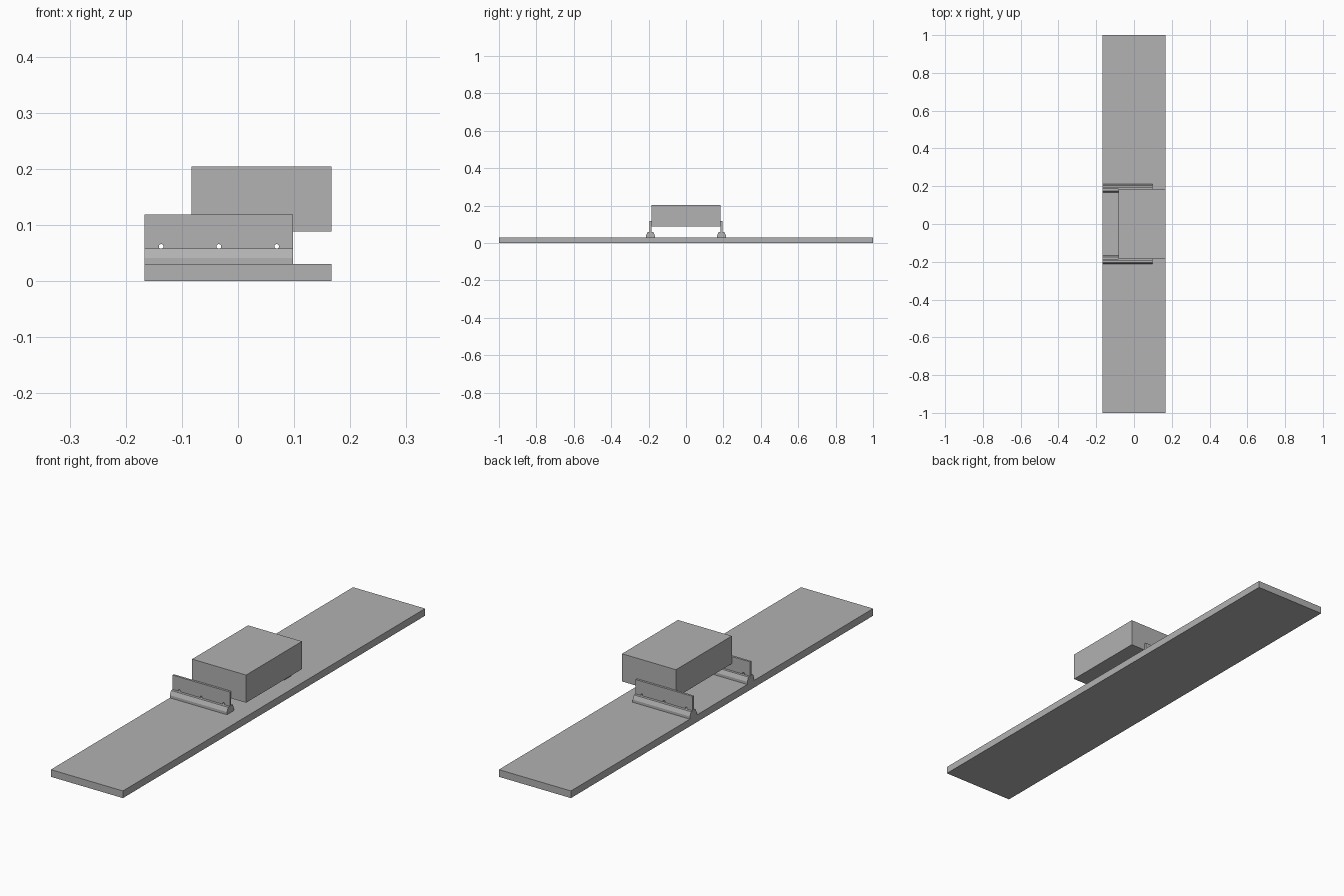
import bpy
import bmesh
from mathutils import Matrix

cube = bpy.data.objects.get("Cube")
if cube:
    bpy.data.objects.remove(cube, do_unlink=True)

grey = bpy.data.materials.new("plain grey")
grey.use_nodes = True
colour = (0.445, 0.445, 0.445, 1)
grey.diffuse_color = colour
grey.node_tree.nodes["Principled BSDF"].inputs["Base Color"].default_value = colour


def finish(name, bm):
    bmesh.ops.recalc_face_normals(bm, faces=bm.faces)
    mesh = bpy.data.meshes.new(name)
    bm.to_mesh(mesh)
    bm.free()
    mesh.materials.append(grey)
    obj = bpy.data.objects.new(name, mesh)
    bpy.context.collection.objects.link(obj)
    return obj


def box(name, low, high):
    bm = bmesh.new()
    bmesh.ops.create_cube(bm, size=1)
    for v in bm.verts:
        v.co = [(a + b) / 2 + c * (b - a) for a, b, c in zip(low, high, v.co)]
    return finish(name, bm)


def extrude_x(name, profile, x0, x1):
    bm = bmesh.new()
    face = bm.faces.new([bm.verts.new((x0, y, z)) for y, z in profile])
    moved = bmesh.ops.extrude_face_region(bm, geom=[face])["geom"]
    verts = [g for g in moved if isinstance(g, bmesh.types.BMVert)]
    bmesh.ops.translate(bm, verts=verts, vec=(x1 - x0, 0, 0))
    return finish(name, bm)


# Long base board and the block held between the plates
box("base_board", (-0.167, -1, 0), (0.167, 1, 0.03))
box("block", (-0.083, -0.185, 0.088), (0.167, 0.185, 0.204))

# Tapered clamp rails, each carrying an upright plate with three holes
X0, X1 = -0.167, 0.098
rail = [(0.167, 0.03), (0.213, 0.03), (0.213, 0.041), (0.205, 0.058), (0.175, 0.058), (0.167, 0.041)]
for side, label in ((-1, "front"), (1, "back")):
    extrude_x(label + "_rail", [(side * y, z) for y, z in rail], X0, X1)
    inner, outer = sorted((side * 0.185, side * 0.194))
    plate = box(label + "_plate", (X0, inner, 0.05), (X1, outer, 0.118))

    # Round holes through the plate
    bm = bmesh.new()
    for x in (-0.137, -0.034, 0.069):
        turn = Matrix.Translation((x, side * 0.19, 0.0615)) @ Matrix.Rotation(1.5707963, 4, "X")
        bmesh.ops.create_cone(bm, cap_ends=True, segments=16, radius1=0.0042,
                              radius2=0.0042, depth=0.06, matrix=turn)
    cutter = finish(label + "_hole_cutter", bm)
    cutter.hide_render = True
    cutter.hide_set(True)
    cut = plate.modifiers.new("holes", "BOOLEAN")
    cut.operation = "DIFFERENCE"
    cut.solver = "EXACT"
    cut.object = cutter
